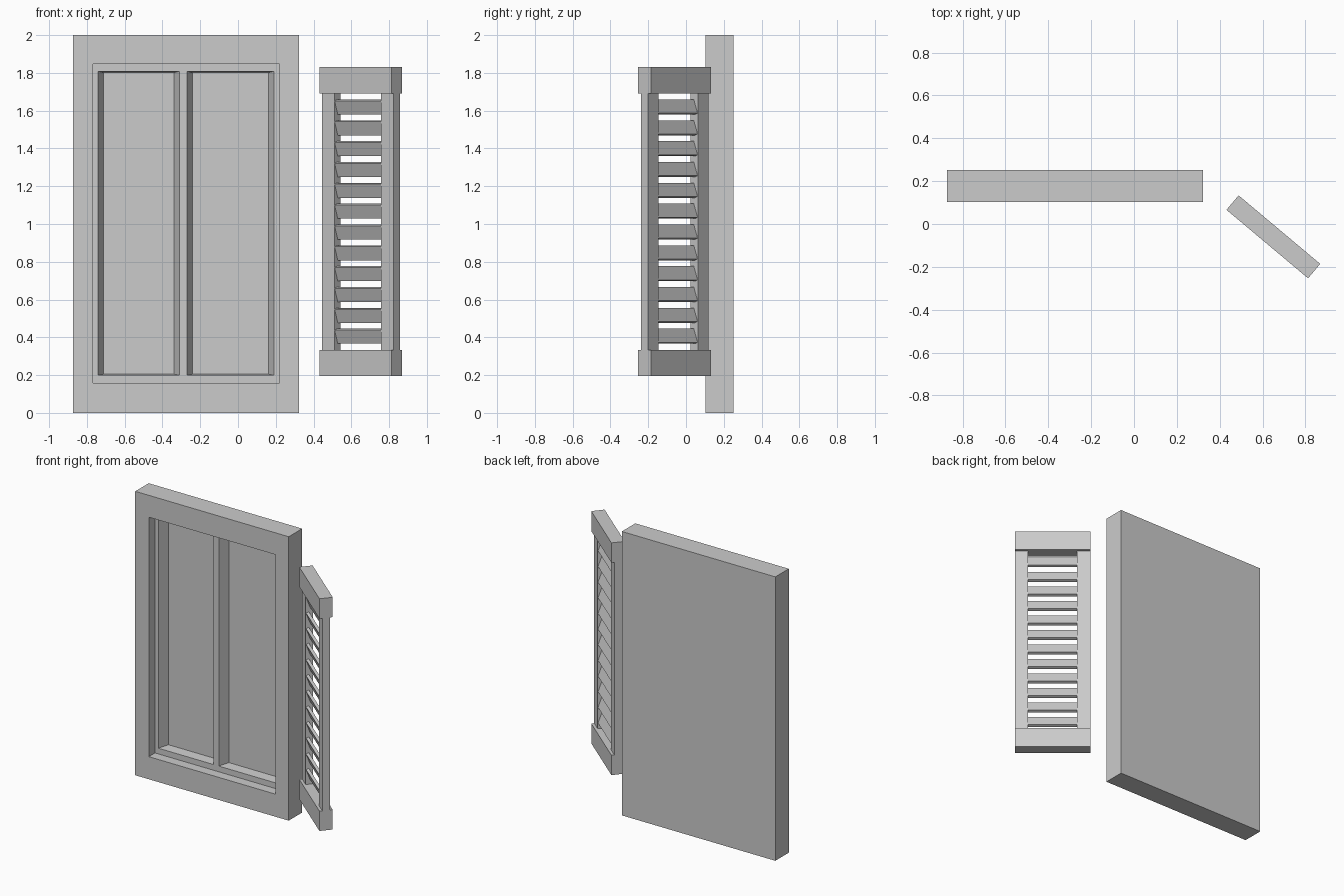
import bpy
import bmesh
from math import radians
from mathutils import Matrix, Vector

if "Cube" in bpy.data.objects:
    bpy.data.objects.remove(bpy.data.objects["Cube"])


def prism(name, front, back, y0, y1):
    """Solid between two rectangles (x0, x1, z0, z1) lying at depths y0 and y1."""
    bm = bmesh.new()
    rings = []
    for (x0, x1, z0, z1), y in ((front, y0), (back, y1)):
        rings.append([bm.verts.new((x, y, z)) for x, z in
                      ((x0, z0), (x1, z0), (x1, z1), (x0, z1))])
    a, b = rings
    bm.faces.new(a)
    bm.faces.new(b[::-1])
    for i in range(4):
        j = (i + 1) % 4
        bm.faces.new((a[i], b[i], b[j], a[j]))
    bmesh.ops.recalc_face_normals(bm, faces=bm.faces)
    mesh = bpy.data.meshes.new(name)
    bm.to_mesh(mesh)
    bm.free()
    obj = bpy.data.objects.new(name, mesh)
    bpy.context.collection.objects.link(obj)
    return obj


def cut(obj, cutter):
    mod = obj.modifiers.new("cut", 'BOOLEAN')
    mod.operation = 'DIFFERENCE'
    mod.solver = 'EXACT'
    mod.object = cutter
    bpy.context.view_layer.objects.active = obj
    bpy.ops.object.modifier_apply(modifier=mod.name)
    bpy.data.objects.remove(cutter)


# Window block with stepped opening and two tapered panes
outer = (-0.873, 0.323, 0.0, 2.0)
window = prism("window_block", outer, outer, 0.103, 0.2525)
opening = (-0.767, 0.219, 0.159, 1.846)
cut(window, prism("opening_cutter", opening, opening, 0.0, 0.172))
for x0, x1 in ((-0.741, -0.310), (-0.270, 0.190)):
    s, d = 0.029, 0.004
    cut(window, prism("pane_cutter", (x0 - d / 2, x1 + d / 2, 0.199, 1.809),
                      (x0 + s, x1 - s, 0.205, 1.801), 0.172 - d, 0.242))

# Open shutter, built around its own centre and swung on its vertical axis
place = Matrix.Translation((0.65, -0.06, 0)) @ Matrix.Rotation(radians(-40), 4, 'Z')
half = 0.2485


def board(name, x0, x1, z0, z1, thick):
    rect = (x0, x1, z0, z1)
    obj = prism(name, rect, rect, -thick / 2, thick / 2)
    obj.matrix_world = place
    return obj


board("shutter_top_rail", -half, half, 1.69, 1.83, 0.088)
board("shutter_bottom_rail", -half, half, 0.194, 0.334, 0.088)
board("shutter_left_stile", -half, -0.162, 0.334, 1.69, 0.05)
board("shutter_right_stile", 0.162, half, 0.334, 1.69, 0.05)

# Tilted slats: top edge forward, bottom edge back
for i in range(12):
    slat = board("shutter_slat", -0.164, 0.164, -0.0385, 0.0385, 0.02)
    z = 0.406 + i * 0.1103
    slat.matrix_world = (place @ Matrix.Translation(Vector((0, 0, z)))
                         @ Matrix.Rotation(radians(20), 4, 'X'))
